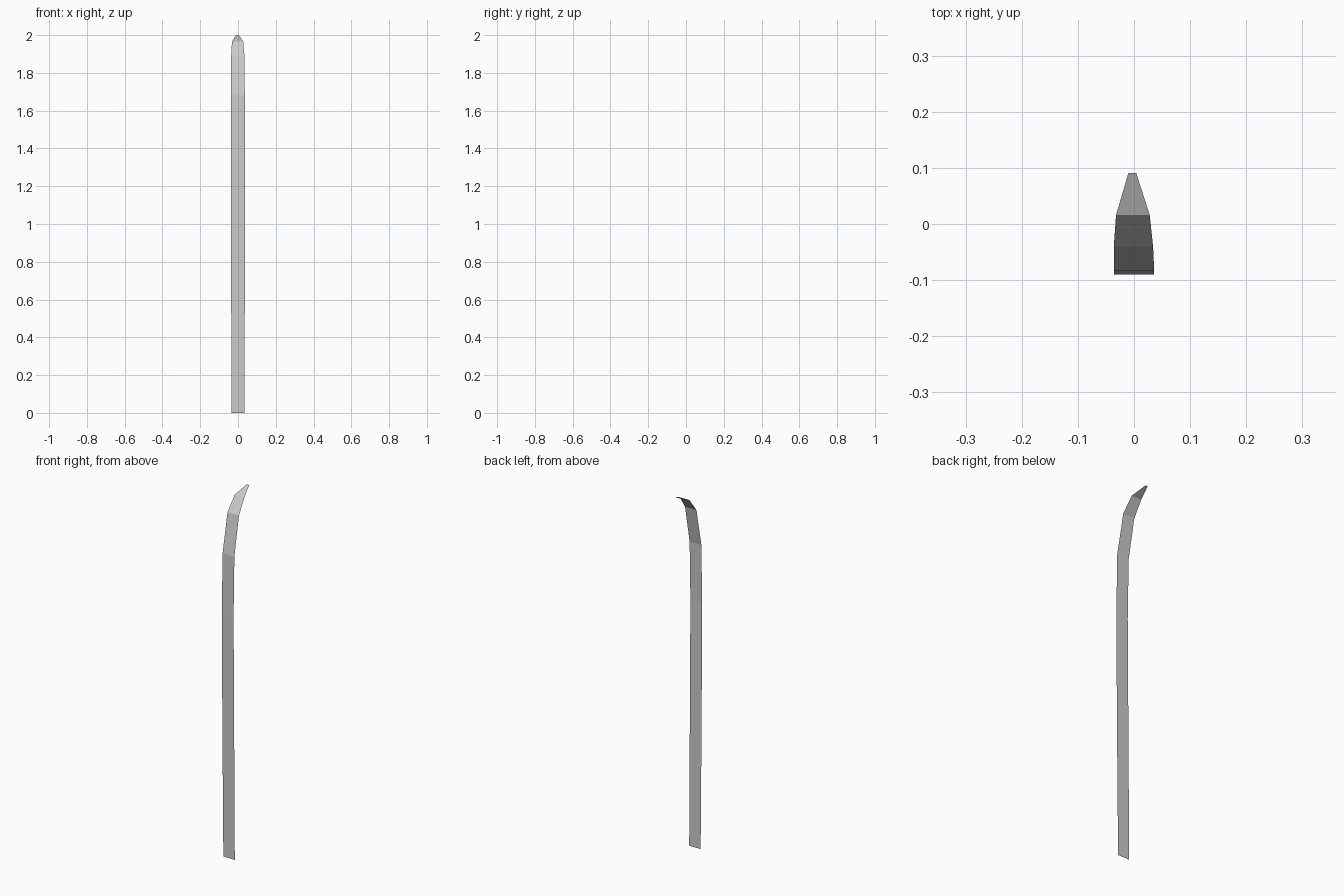
import bpy

# Rows up the curved strip: left x, middle x, right x, y, z
rows = [
    (-0.035, 0.000, 0.035, -0.078, 0.00),
    (-0.036, 0.000, 0.036, -0.085, 0.72),
    (-0.036, 0.000, 0.036, -0.090, 1.35),
    (-0.036, 0.000, 0.036, -0.083, 1.68),
    (-0.036, 0.000, 0.034, -0.040, 1.89),
    (-0.032, -0.002, 0.028, 0.016, 1.966),
    (-0.010, -0.003, 0.004, 0.091, 2.00),
]

# Thin open sheet, two faces wide, facing the front
verts = [(x, y, z) for *xs, y, z in rows for x in xs]
faces = []
for r in range(len(rows) - 1):
    for c in range(2):
        a = r * 3 + c
        faces.append((a, a + 1, a + 4, a + 3))

mesh = bpy.data.meshes.new("curved_blade")
mesh.from_pydata(verts, [], faces)
mesh.update()
blade = bpy.data.objects.new("curved_blade", mesh)
bpy.context.collection.objects.link(blade)
